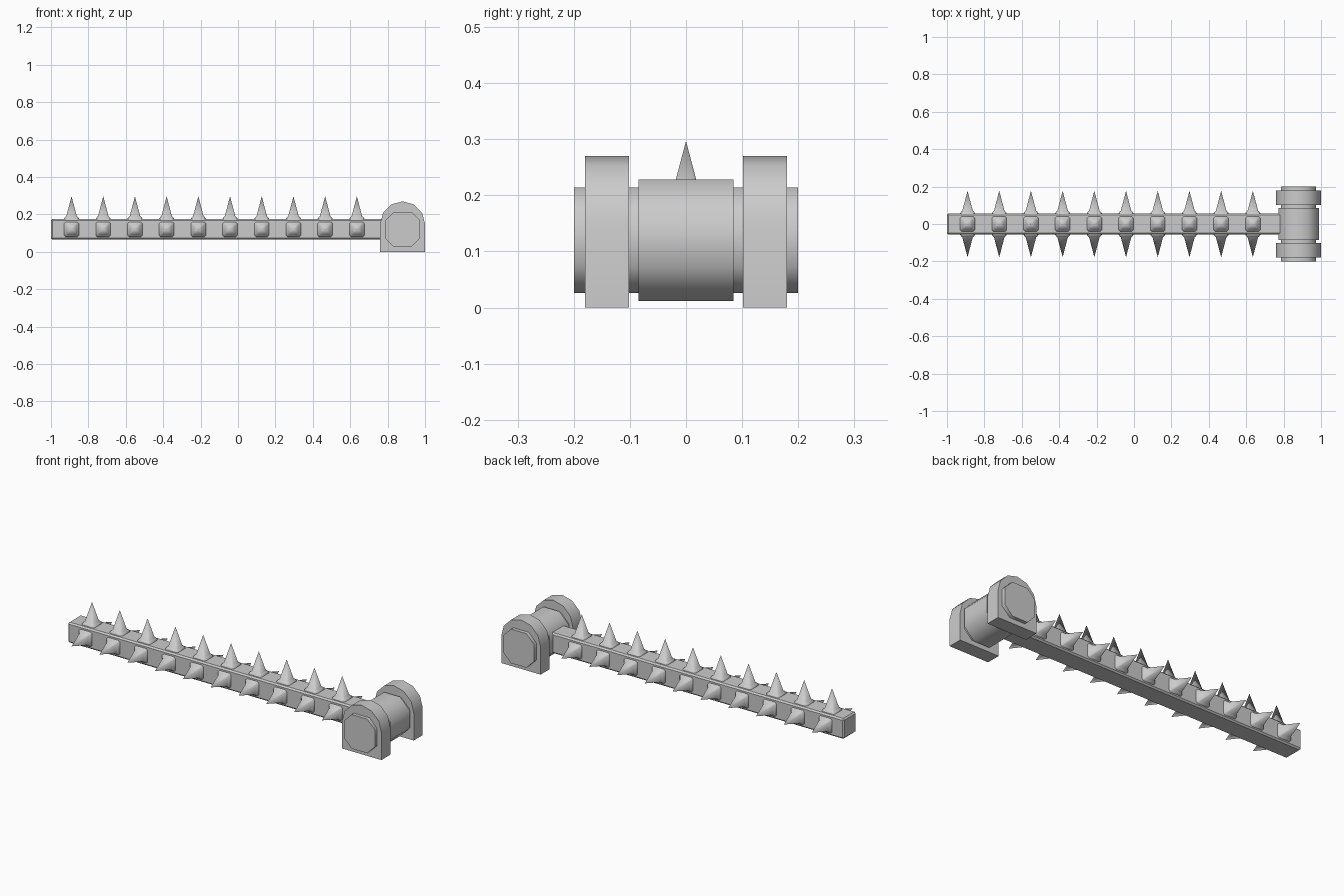
import bpy, bmesh, math
from mathutils import Matrix

if "Cube" in bpy.data.objects:
    bpy.data.objects.remove(bpy.data.objects["Cube"])

CX, CZ = 0.88, 0.12      # hinge axis


def finish(bm, name, angle=None):
    bmesh.ops.recalc_face_normals(bm, faces=bm.faces)
    me = bpy.data.meshes.new(name)
    bm.to_mesh(me)
    bm.free()
    ob = bpy.data.objects.new(name, me)
    bpy.context.collection.objects.link(ob)
    if angle:
        bpy.ops.object.select_all(action='DESELECT')
        ob.select_set(True)
        bpy.context.view_layer.objects.active = ob
        bpy.ops.object.shade_smooth_by_angle(angle=math.radians(angle))
    return ob


def extrude_y(name, profile, y0, y1, angle=None):
    """Extrude an (x, z) outline between two y positions."""
    bm = bmesh.new()
    a = [bm.verts.new((x, y0, z)) for x, z in profile]
    b = [bm.verts.new((x, y1, z)) for x, z in profile]
    bm.faces.new(a)
    bm.faces.new(b)
    n = len(a)
    for i in range(n):
        bm.faces.new((a[i], a[(i + 1) % n], b[(i + 1) % n], b[i]))
    return finish(bm, name, angle)


def octagon(r, k):
    return [(CX + r * x, CZ + r * z) for x, z in
            ((1, k), (k, 1), (-k, 1), (-1, k), (-1, -k), (-k, -1), (k, -1), (1, -k))]


# Spiked bar
bm = bmesh.new()
bmesh.ops.create_cube(bm, size=1, matrix=Matrix.Translation((-0.09, 0, CZ + 0.001))
                      @ Matrix.Diagonal((1.82, 0.112, 0.112, 1)))
bmesh.ops.bevel(bm, geom=bm.edges[:], offset=0.008, segments=1, affect='EDGES')
finish(bm, "bar")


# Spike: square collar tapering into a pointed tip
def spike(name, matrix):
    bm = bmesh.new()
    prev = None
    for half, h in ((0.04, 0.05), (0.04, 0.058), (0.033, 0.067), (0.028, 0.071)):
        c = half * 0.78
        ring = [bm.verts.new((x, y, h)) for x, y in
                ((half, -c), (half, c), (c, half), (-c, half),
                 (-half, c), (-half, -c), (-c, -half), (c, -half))]
        if prev:
            for i in range(8):
                j = (i + 1) % 8
                bm.faces.new((prev[i], prev[j], ring[j], ring[i]))
        else:
            bm.faces.new(ring)
        prev = ring
    tip = bm.verts.new((0, 0, 0.177))
    for i in range(8):
        bm.faces.new((prev[i], prev[(i + 1) % 8], tip))
    bm.transform(matrix)
    finish(bm, name, 50)


# Rows of spikes on the top, front and back
for i in range(10):
    at = Matrix.Translation((-0.89 + 0.1695 * i, 0, CZ))
    for side, a in (("top", 0), ("front", 90), ("back", -90)):
        spike(f"spike_{side}_{i}", at @ Matrix.Rotation(math.radians(a), 4, 'X'))

# Hinge: axle, barrel and two arched brackets
extrude_y("axle", octagon(0.094, 0.5), -0.2, 0.2, 50)
extrude_y("barrel", octagon(0.108, 0.45), -0.085, 0.085, 50)
arch = [(CX - 0.12, 0), (CX + 0.12, 0)]
for k in range(7):
    t = math.radians(30 * k)
    arch.append((CX + 0.12 * math.cos(t), 0.15 + 0.12 * math.sin(t)))
for name, s in (("bracket_front", -1), ("bracket_back", 1)):
    extrude_y(name, arch, s * 0.102, s * 0.18, 35)
